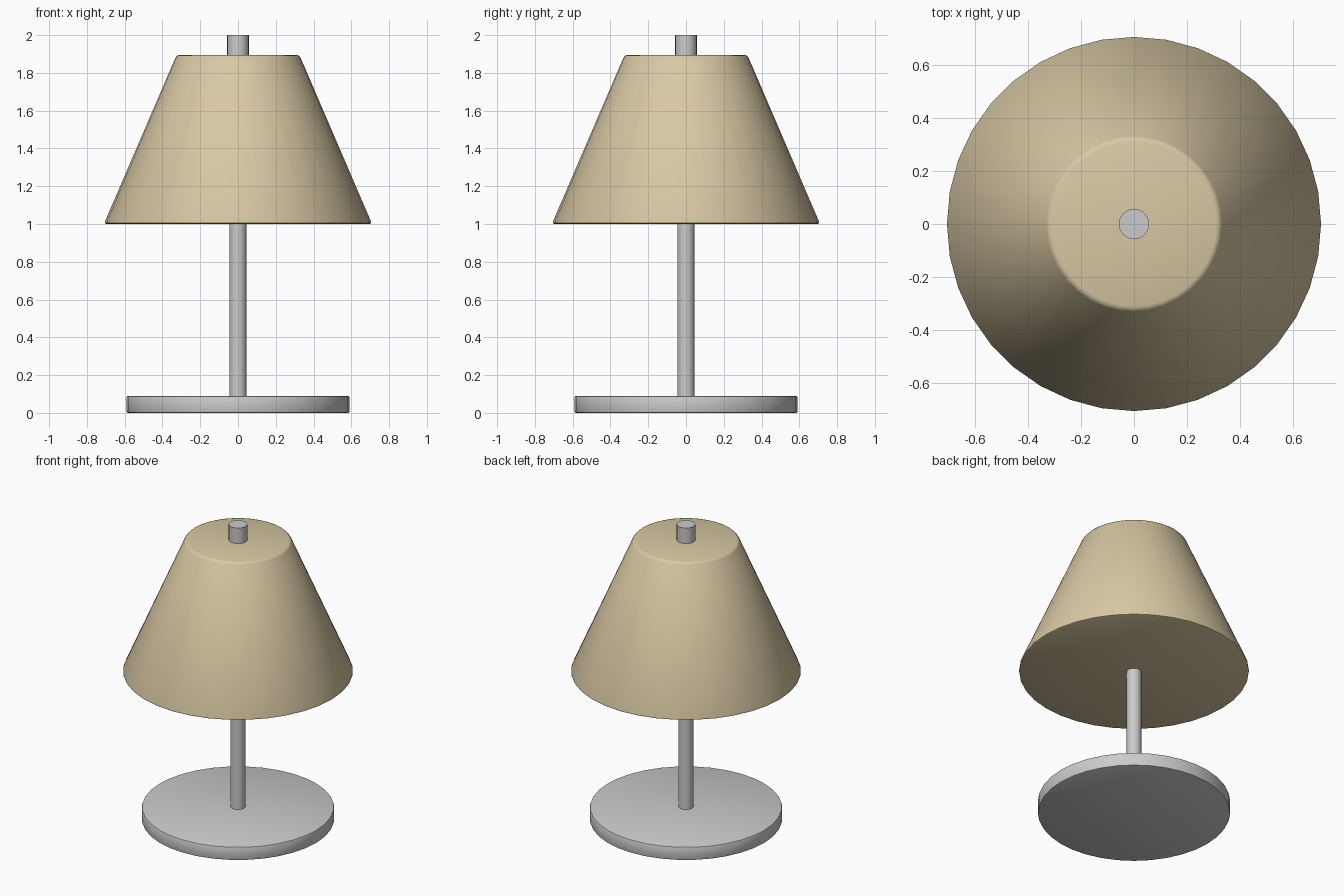
import bpy, math

if "Cube" in bpy.data.objects:
    bpy.data.objects.remove(bpy.data.objects["Cube"])


def lathe_part(name, r_bottom, r_top, z0, z1, sides, bevel=0.0):
    """Round part standing between two heights, with an optional soft rim."""
    bpy.ops.mesh.primitive_cone_add(vertices=sides, radius1=r_bottom, radius2=r_top,
                                    depth=z1 - z0, location=(0, 0, (z0 + z1) / 2))
    ob = bpy.context.object
    ob.name = name
    # turn so that a corner lies on the +y and +x axes
    if bevel:
        mod = ob.modifiers.new("soft_rim", 'BEVEL')
        mod.width = bevel
        mod.segments = 2
        mod.limit_method = 'ANGLE'
        mod.angle_limit = math.radians(40)
        bpy.ops.object.modifier_apply(modifier=mod.name)
    bpy.ops.object.shade_smooth_by_angle(angle=math.radians(35))
    return ob


# Disc foot and upright
lathe_part("base", 0.59, 0.59, 0.0, 0.09, 36, 0.008)
lathe_part("pole", 0.045, 0.045, 0.085, 1.02, 24)

# Closed tapered shade
shade = lathe_part("shade", 0.71, 0.325, 1.0, 1.895, 36, 0.015)
fabric = bpy.data.materials.new("shade_fabric")
fabric.diffuse_color = (0.69, 0.58, 0.37, 1)
fabric.use_nodes = True
fabric.node_tree.nodes["Principled BSDF"].inputs["Base Color"].default_value = fabric.diffuse_color
shade.data.materials.append(fabric)

# Knob on top
lathe_part("finial", 0.057, 0.057, 1.885, 2.0, 24)
